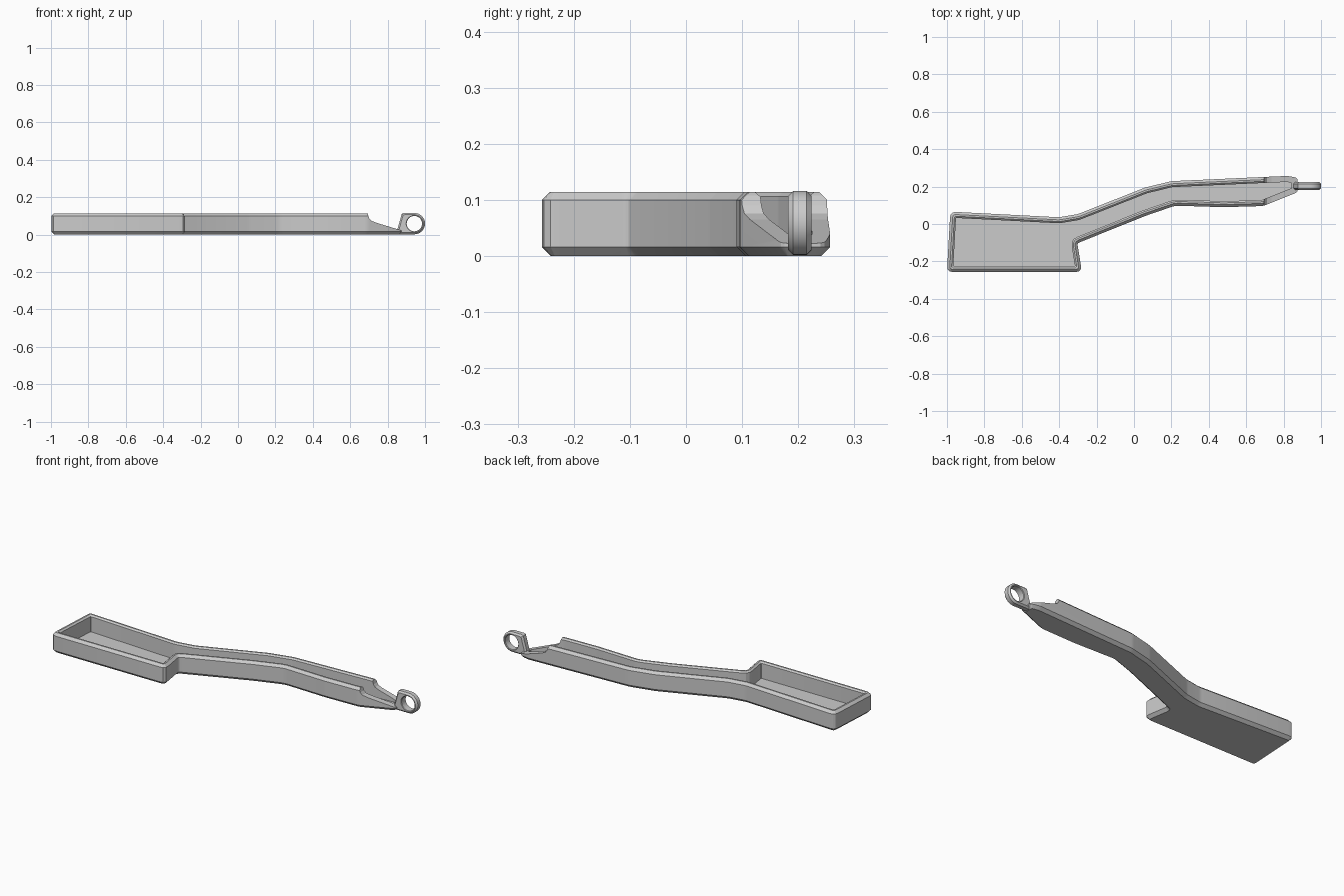
import bpy, bmesh, math
from mathutils import Vector

if "Cube" in bpy.data.objects:
    bpy.data.objects.remove(bpy.data.objects["Cube"])

# Tray outline seen from above, counter-clockwise: x, y, corner radius
OUTLINE = [(-1.0, -0.257, .03), (-0.278, -0.257, .03), (-0.303, -0.103, .015),
           (0.06, 0.043, .02), (0.22, 0.098, .12), (0.48, 0.09, .1), (0.69, 0.096, .08),
           (0.875, 0.17, .02), (0.875, 0.247, .02), (0.82, 0.257, .05),
           (0.2, 0.229, .12), (0.06, 0.195, .12), (-0.30, 0.053, .1),
           (-0.40, 0.036, .1), (-0.982, 0.066, .03)]


def outline_at(inset, segments=3):
    """Inset the outline by a mitre offset, then round its corners."""
    pts = [Vector(p[:2]) for p in OUTLINE]
    n = len(pts)
    moved, turns = [], []
    for i in range(n):
        a = (pts[i] - pts[i - 1]).normalized()
        b = (pts[(i + 1) % n] - pts[i]).normalized()
        na, nb = Vector((-a.y, a.x)), Vector((-b.y, b.x))
        moved.append(pts[i] + (na + nb) * inset / (1 + na.dot(nb)))
        turns.append(a.cross(b))
    result = []
    for i in range(n):
        p, q, r = moved[i - 1], moved[i], moved[(i + 1) % n]
        radius = OUTLINE[i][2] + (-inset if turns[i] > 0 else inset)
        a, b = (p - q).normalized(), (r - q).normalized()
        half = a.angle(b) / 2
        cut = max(radius, .004) / math.tan(half)
        cut = min(cut, (p - q).length * .4, (r - q).length * .4)
        s, e = q + a * cut, q + b * cut
        for k in range(segments + 1):
            t = k / segments
            result.append(s * (1 - t) ** 2 + q * 2 * t * (1 - t) + e * t * t)
    return result


def finish(bm, name):
    bmesh.ops.recalc_face_normals(bm, faces=bm.faces)
    mesh = bpy.data.meshes.new(name)
    bm.to_mesh(mesh)
    bm.free()
    ob = bpy.data.objects.new(name, mesh)
    bpy.context.collection.objects.link(ob)
    return ob


def loft(loops, name, closed=False):
    """Skin matching point loops; cap the ends or join last to first."""
    bm = bmesh.new()
    rings = [[bm.verts.new(p) for p in loop] for loop in loops]
    n = len(rings[0])
    pairs = list(zip(rings, rings[1:]))
    if closed:
        pairs.append((rings[-1], rings[0]))
    for a, b in pairs:
        for i in range(n):
            bm.faces.new((a[i], a[(i + 1) % n], b[(i + 1) % n], b[i]))
    if not closed:
        bm.faces.new(rings[0])
        bm.faces.new(rings[-1])
    return finish(bm, name)


def prism(profile, y0, y1, name):
    return loft([[(x, y, z) for x, z in profile] for y in (y0, y1)], name)


def smooth(ob):
    bpy.ops.object.select_all(action='DESELECT')
    ob.select_set(True)
    bpy.context.view_layer.objects.active = ob
    bpy.ops.object.shade_smooth_by_angle(angle=math.radians(20))


# Hollow tray and handle with chamfered rim and base
layers = [(.016, 0), (0, .016), (0, .1), (.014, .114), (.023, .114),
          (.032, .106), (.032, .02)]
tray = loft([[(p.x, p.y, z) for p in outline_at(d)] for d, z in layers], "tray_body")

# Scooped cut that lowers the walls toward the tip
scoop = prism([(.693, .2), (.695, .108), (.7, .09), (.71, .076), (.735, .065),
               (.85, .03), (.88, .021), (1.2, .021), (1.2, .2)], -.1, .5, "scoop_cutter")
scoop.hide_render = True
scoop.hide_set(True)
mod = tray.modifiers.new("scoop", 'BOOLEAN')
mod.operation, mod.solver, mod.object = 'DIFFERENCE', 'EXACT', scoop
smooth(tray)

# Hanging eyelet: rounded tab with a round hole
CX, CZ, R, HOLE, N = .943, .059, .057, .041, 48


def tab_edge(angle, shrink):
    """Outer tab point: round on the right, slanted block on the left."""
    c, s = math.cos(angle), math.sin(angle)
    r = R - shrink
    if c < 0:
        r = min(r / abs(s) if abs(s) > 1e-6 else 9,
                (.082 - shrink) / max(abs(c) + .28 * s, 1e-6))
    return CX + c * r, CZ + s * r


def eyelet_loop(kind, shrink, y):
    loop = []
    for i in range(N):
        a = 2 * math.pi * i / N
        if kind == "out":
            x, z = tab_edge(a, shrink)
        else:
            x, z = CX + math.cos(a) * (HOLE + shrink), CZ + math.sin(a) * (HOLE + shrink)
        loop.append((x, y, z))
    return loop


Y0, Y1, B = .182, .224, .009
eyelet = loft([eyelet_loop("out", B, Y0), eyelet_loop("out", 0, Y0 + B),
               eyelet_loop("out", 0, Y1 - B), eyelet_loop("out", B, Y1),
               eyelet_loop("in", .003, Y1), eyelet_loop("in", 0, Y1 - .003),
               eyelet_loop("in", 0, Y0 + .003), eyelet_loop("in", .003, Y0)],
              "hanging_eyelet", closed=True)
smooth(eyelet)
